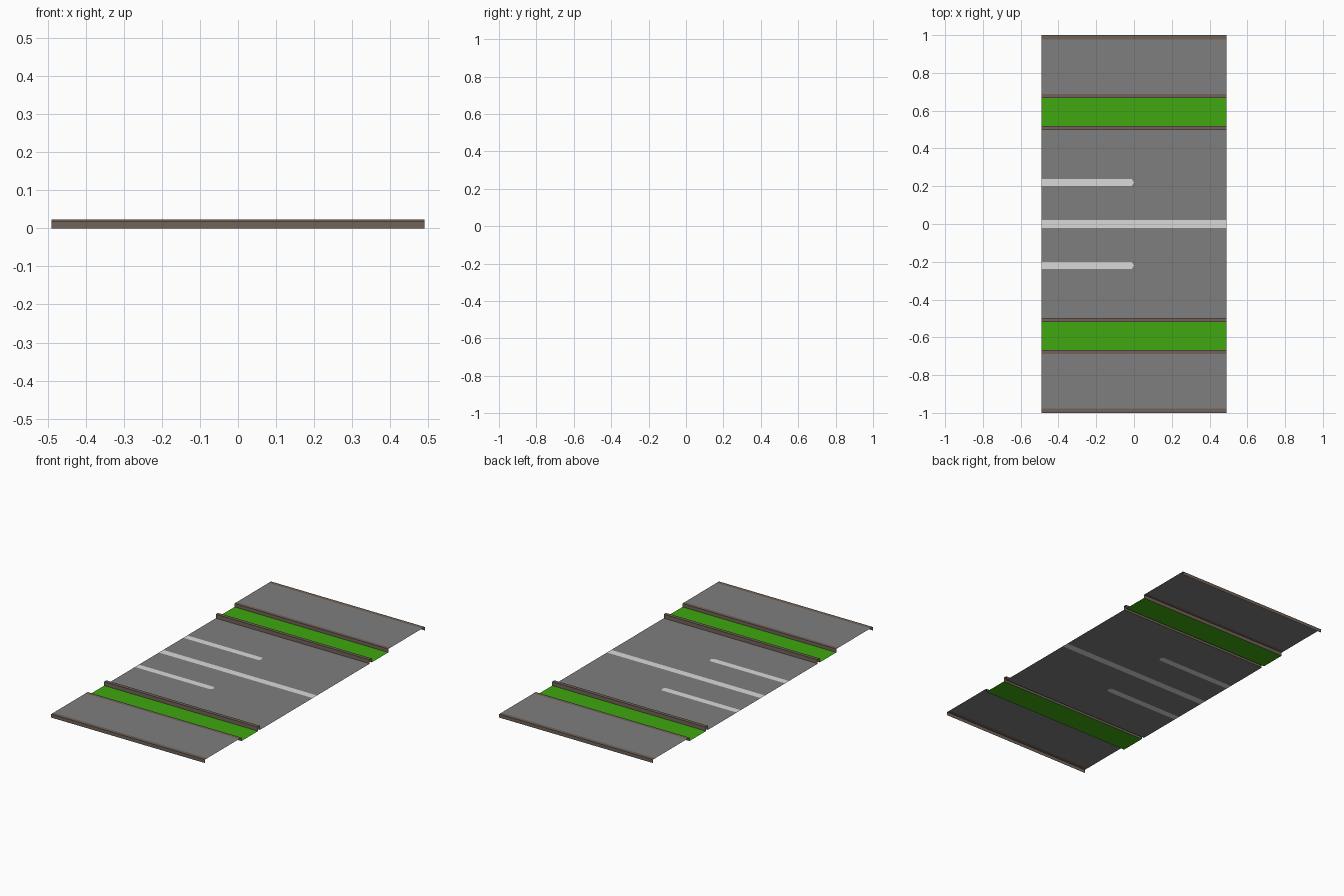
import bpy

if "Cube" in bpy.data.objects:
    bpy.data.objects.remove(bpy.data.objects["Cube"])

X = 0.49          # half length of the road piece
KERB_Z = 0.023    # top of the kerbs beside the road
WALK_Z = 0.02     # top of the pavements


def material(name, rgb):
    m = bpy.data.materials.new(name)
    m.diffuse_color = (*rgb, 1)
    m.use_nodes = True
    m.node_tree.nodes["Principled BSDF"].inputs["Base Color"].default_value = m.diffuse_color
    return m


asphalt = material("asphalt_grey", (0.21, 0.21, 0.21))
white = material("marking_white", (0.70, 0.70, 0.70))
stone = material("kerb_brown", (0.165, 0.125, 0.098))
green = material("grass_green", (0.05, 0.39, 0.005))


def add_object(name, verts, faces, mats, indices=None):
    me = bpy.data.meshes.new(name)
    me.from_pydata(verts, [], faces)
    for m in mats:
        me.materials.append(m)
    if indices:
        me.polygons.foreach_set("material_index", indices)
    me.update()
    ob = bpy.data.objects.new(name, me)
    bpy.context.collection.objects.link(ob)
    return ob


def sheet(name, profile, mat, side):
    """Open sheet: a (y, z) profile swept along x, mirrored when side is -1."""
    pts = [(side * y, z) for y, z in profile]
    if side < 0:
        pts.reverse()
    verts = [(x, y, z) for y, z in pts for x in (-X, X)]
    faces = [(2 * i, 2 * i + 1, 2 * i + 3, 2 * i + 2) for i in range(len(pts) - 1)]
    return add_object(name, verts, faces, [mat])


# Road surface with the centre line and two half-length dashes cut into it
D, W, TIP = 0.22, 0.018, -0.012
rows = [(-0.5, TIP), (-D - W, TIP), (-D, 0), (-D + W, TIP), (-0.02, TIP),
        (0.02, TIP), (D - W, TIP), (D, 0), (D + W, TIP), (0.5, TIP)]
verts, faces, idx = [], [], []
for y, tip in rows:
    verts += [(-X, y, 0), (tip, y, 0), (X, y, 0)]
for r in range(len(rows) - 1):
    mid = abs(rows[r][0] + rows[r + 1][0]) / 2
    for c in range(2):
        a = 3 * r + c
        faces.append((a, a + 1, a + 4, a + 3))
        centre_line = mid < 0.01
        dash = c == 0 and abs(mid - D) < W
        idx.append(1 if centre_line or dash else 0)
add_object("road", verts, faces, [asphalt, white], idx)

# Kerbs, grass strips and pavements on both sides
for side, tag in ((-1, "front"), (1, "back")):
    sheet(f"road_kerb_{tag}",
          [(0.498, 0), (0.498, KERB_Z), (0.518, KERB_Z), (0.518, 0)], stone, side)
    sheet(f"grass_{tag}", [(0.518, 0), (0.668, 0)], green, side)
    sheet(f"inner_pavement_kerb_{tag}",
          [(0.668, 0), (0.668, WALK_Z), (0.688, WALK_Z)], stone, side)
    sheet(f"pavement_{tag}", [(0.688, WALK_Z), (0.978, WALK_Z)], asphalt, side)
    sheet(f"outer_pavement_kerb_{tag}",
          [(0.978, WALK_Z), (1.0, WALK_Z), (1.0, 0)], stone, side)
